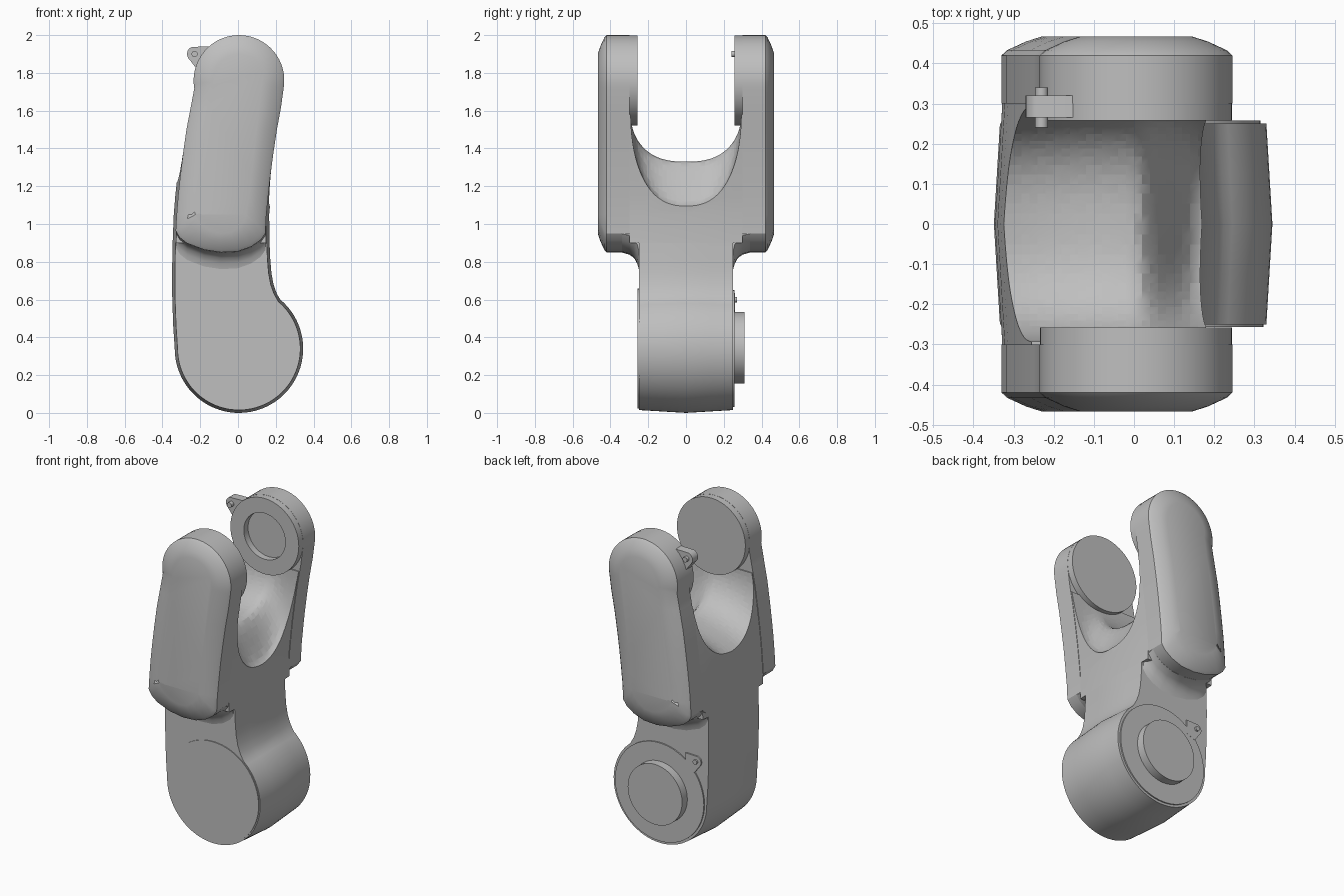
import bpy, bmesh
from math import sin, cos, pi, radians

if "Cube" in bpy.data.objects:
    bpy.data.objects.remove(bpy.data.objects["Cube"], do_unlink=True)

grey = bpy.data.materials.new("plain_grey")
grey.use_nodes = True
COLOUR = (0.52, 0.52, 0.52, 1)
grey.diffuse_color = COLOUR
grey.node_tree.nodes["Principled BSDF"].inputs["Base Color"].default_value = COLOUR


def finish(name, bm):
    bmesh.ops.recalc_face_normals(bm, faces=bm.faces)
    mesh = bpy.data.meshes.new(name)
    bm.to_mesh(mesh)
    bm.free()
    mesh.materials.append(grey)
    obj = bpy.data.objects.new(name, mesh)
    bpy.context.collection.objects.link(obj)
    return obj


def smooth(obj):
    bpy.ops.object.select_all(action="DESELECT")
    obj.select_set(True)
    bpy.context.view_layer.objects.active = obj
    bpy.ops.object.shade_smooth_by_angle(angle=radians(32))


def loft(name, rings):
    """Solid through xz outlines; rings = [(y, [(x, z), ...]), ...]."""
    bm = bmesh.new()
    loops = [[bm.verts.new((x, y, z)) for x, z in pts] for y, pts in rings]
    n = len(loops[0])
    for a, b in zip(loops, loops[1:]):
        for i in range(n):
            j = (i + 1) % n
            bm.faces.new((a[i], a[j], b[j], b[i]))
    bm.faces.new(loops[0])
    bm.faces.new(loops[-1])
    obj = finish(name, bm)
    smooth(obj)
    return obj


def arc(cx, cz, r, start, end, steps):
    return [(cx + r * cos(radians(start + (end - start) * i / steps)),
             cz + r * sin(radians(start + (end - start) * i / steps))) for i in range(steps + 1)]


def disc(name, cx, cz, r, y0, y1, steps=64):
    pts = arc(cx, cz, r, 0, 360, steps)[:-1]
    return loft(name, [(y0, pts), (y1, pts)])


# Shared edge lines of the arm, from the bottom up
LEFT = [(-0.325, 1.05), (-0.317, 1.15), (-0.305, 1.26), (-0.29, 1.38), (-0.273, 1.5), (-0.25, 1.62)]
RIGHT = [(0.15, 1.05), (0.16, 1.15), (0.172, 1.26), (0.188, 1.38), (0.206, 1.5), (0.228, 1.62)]
BOTTOM = [(-0.33, 0.965), (-0.31, 0.93), (-0.27, 0.898), (-0.18, 0.864), (-0.09, 0.85),
          (0.0, 0.855), (0.07, 0.88), (0.12, 0.915), (0.145, 0.95)]
HUB_X, HUB_Z, HUB_R = 0.005, 1.76, 0.24
JOINT_X, JOINT_Z = 0.005, 0.34


def bulge(y):
    return 0.015 * (1 - abs(y) / 0.25)


def bottom_edge(inset, drop=0):
    k = 1 - inset / HUB_R
    return [(-0.09 + (x + 0.09) * k, z + inset - drop) for x, z in BOTTOM]


def arm_outline(inset):
    pts = arc(HUB_X, HUB_Z, HUB_R - inset, -10, 190, 32)
    pts += [(x + inset, z) for x, z in reversed(LEFT)]
    pts += bottom_edge(inset)
    return pts + [(x - inset, z) for x, z in RIGHT]


def joint_outline(y):
    d = bulge(y)
    pts = arc(JOINT_X, JOINT_Z, 0.325 + d, 180, 410, 48)
    pts += [(x + d, z) for x, z in
            [(0.19, 0.632), (0.173, 0.68), (0.162, 0.74), (0.156, 0.81), (0.152, 0.9)]]
    return pts + [(x - d, z) for x, z in
                  [(-0.331, 0.9), (-0.334, 0.75), (-0.333, 0.6), (-0.328, 0.46)]]


def saddle_outline(y):
    d = bulge(y)
    return ([(x + d, z) for x, z in [(0.152, 0.9)] + RIGHT]
            + [(x - d, z) for x, z in LEFT[::-1] + [(-0.331, 0.9)]])


# Lower joint barrel and trunk
loft("lower_joint", [(y, joint_outline(y)) for y in (-0.25, -0.125, 0, 0.125, 0.25)])
disc("joint_front_cap", JOINT_X, JOINT_Z, 0.318, -0.256, -0.2)
disc("joint_back_plate", JOINT_X, JOINT_Z, 0.31, 0.2, 0.258)
disc("joint_boss", 0.0, 0.345, 0.19, 0.24, 0.31)

# Saddle between the arms, scooped out by a curved cutter
saddle = loft("saddle", [(y, saddle_outline(y)) for y in (-0.3, -0.25, 0, 0.25, 0.3)])


def scoop_height(x, y):
    if x < 0:
        base = 1.33 - 1.04 * x * x
    else:
        s = min(x / 0.18, 1)
        base = 1.33 - 0.24 * s * s * (3 - 2 * s)
    u = min(abs(y) / 0.293, 1)
    t = 1 - (1 - u ** 2.6) ** 0.5
    return base + (1.58 - base) * t


bm = bmesh.new()
xs = [-0.5 + 0.9 * i / 45 for i in range(46)]
ys = [-0.35] + [0.293 * sin(pi * (i / 36 - 0.5)) for i in range(37)] + [0.35]
grid = [[bm.verts.new((x, y, scoop_height(x, y))) for y in ys] for x in xs]
for i in range(len(xs) - 1):
    for j in range(len(ys) - 1):
        bm.faces.new((grid[i][j], grid[i + 1][j], grid[i + 1][j + 1], grid[i][j + 1]))
rim = [e for e in bm.edges if e.is_boundary]
lifted = bmesh.ops.extrude_edge_only(bm, edges=rim)["geom"]
for v in lifted:
    if isinstance(v, bmesh.types.BMVert):
        v.co.z = 2.3
bmesh.ops.holes_fill(bm, edges=[e for e in bm.edges if e.is_boundary], sides=0)
cutter = finish("scoop_cutter", bm)
cutter.hide_render = True
cut = saddle.modifiers.new("scoop", "BOOLEAN")
cut.operation = "DIFFERENCE"
cut.solver = "EXACT"
cut.object = cutter
bpy.context.view_layer.objects.active = saddle
bpy.ops.object.modifier_apply(modifier=cut.name)
bpy.data.objects.remove(cutter, do_unlink=True)
smooth(saddle)

# Fork arms with chamfered covers, and the flared shoulders beneath them
for side, label in ((-1, "front"), (1, "back")):
    loft(label + "_arm", [(side * y, arm_outline(d)) for y, d in
                          ((0.3, 0), (0.365, 0), (0.42, 0), (0.433, 0.014), (0.455, 0.062), (0.467, 0.1))])
    flare = ((0.24, 0.15), (0.247, 0.1), (0.258, 0.06), (0.275, 0.03), (0.3, 0.012), (0.34, 0.001))
    loft(label + "_shoulder", [(side * y, [(x * 0.995, z) for x, z in bottom_edge(0, drop)]
                                + [(0.14, 1.0), (-0.32, 1.0)]) for y, drop in flare])

# Hub pads on the inner arm faces: one solid, one a ring
disc("front_hub_pad", HUB_X, HUB_Z, HUB_R - 0.001, -0.32, -0.258)
bm = bmesh.new()
section = [(HUB_R - 0.001, 0.258), (HUB_R - 0.001, 0.301), (0.145, 0.301), (0.145, 0.258)]
turns = [[bm.verts.new((HUB_X + r * cos(2 * pi * k / 64), y, HUB_Z + r * sin(2 * pi * k / 64)))
          for r, y in section] for k in range(64)]
for k in range(64):
    a, b = turns[k], turns[(k + 1) % 64]
    for i in range(4):
        j = (i + 1) % 4
        bm.faces.new((a[i], a[j], b[j], b[i]))
smooth(finish("back_hub_ring", bm))


# Small latch ears with pins
def latch(name, x, z, size, y0, y1, pin0, pin1):
    ear = arc(0, 0, 0.04, 110, 230, 8) + [(0.015, -0.085), (0.08, -0.06), (0.08, 0.04)]
    ear = [(x + size * px, z + size * pz) for px, pz in ear]
    loft(name + "_ear", [(y0, ear), (y1, ear)])
    disc(name + "_pin", x, z, 0.016 * size, pin0, pin1, 20)


latch("upper_latch", -0.23, 1.9, 1, 0.265, 0.32, 0.24, 0.34)
latch("lower_latch", -0.25, 0.6, 0.9, 0.23, 0.259, 0.23, 0.27)
